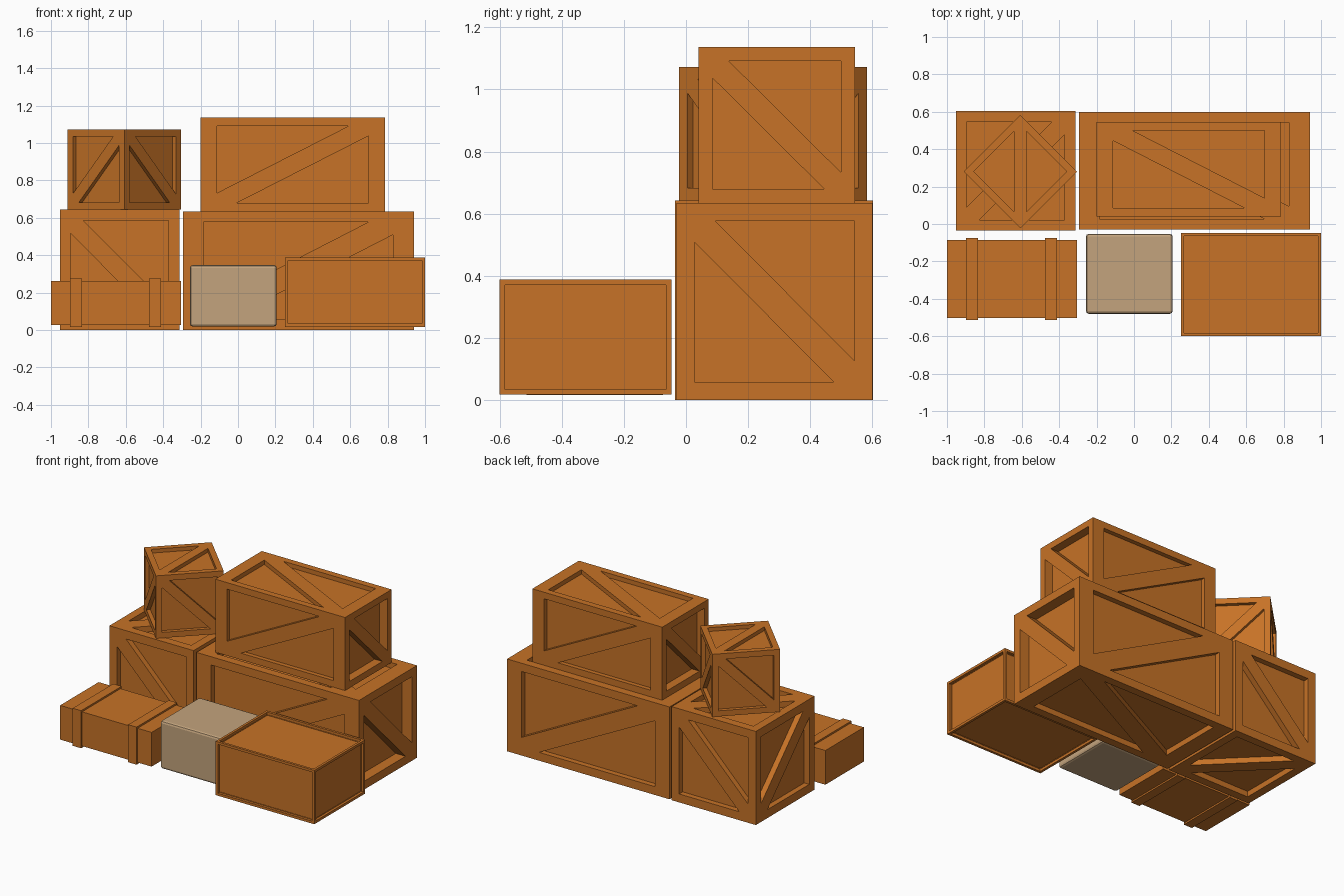
import bpy, bmesh, math
from mathutils import Vector

if "Cube" in bpy.data.objects:
    bpy.data.objects.remove(bpy.data.objects["Cube"])


def material(name, rgb):
    m = bpy.data.materials.new(name)
    m.diffuse_color = (*rgb, 1)
    m.use_nodes = True
    m.node_tree.nodes["Principled BSDF"].inputs["Base Color"].default_value = m.diffuse_color
    return m


WOOD = material("orange_wood", (0.57, 0.170, 0.020))
TAN = material("tan_card", (0.55, 0.370, 0.205))


def finish(bm, name, mat, loc=(0, 0, 0), size=(1, 1, 1), turn=0):
    bmesh.ops.remove_doubles(bm, verts=bm.verts, dist=1e-5)
    bmesh.ops.recalc_face_normals(bm, faces=bm.faces)
    me = bpy.data.meshes.new(name)
    bm.to_mesh(me)
    bm.free()
    me.materials.append(mat)
    ob = bpy.data.objects.new(name, me)
    ob.location, ob.scale = loc, size
    ob.rotation_euler.z = math.radians(turn)
    bpy.context.collection.objects.link(ob)
    return ob


def bounds(lo, hi):
    lo, hi = Vector(lo), Vector(hi)
    return (lo + hi) / 2, hi - lo


def box_mesh(lo, hi):
    c, s = bounds(lo, hi)
    bm = bmesh.new()
    bmesh.ops.create_cube(bm, size=1)
    for v in bm.verts:
        v.co = Vector([v.co[i] * s[i] + c[i] for i in range(3)])
    return bm


# Braced crate: every side is a frame with a flush diagonal board
# between two sunken triangular panels
def braced_crate(name, loc, size, turn):
    i, o, h, depth = 0.41, 0.107, 0.5, 0.06
    bm = bmesh.new()
    for axis in range(3):
        for side in (-1, 1):
            # The diagonals join the four cube corners where x*y*z < 0
            flip = -side

            def vert(u, v, d=0.0):
                co = [0, 0, 0]
                co[axis] = side * (h - d)
                co[(axis + 1) % 3] = u * flip
                co[(axis + 2) % 3] = v
                return bm.verts.new(co)

            def face(pts):
                bm.faces.new([vert(*p) for p in pts])

            bl, br, tr, tl = (-h, -h), (h, -h), (h, h), (-h, h)
            upper = [(-i, i), (i - o, i), (-i, o - i)]
            lower = [(i, -i), (i, i - o), (o - i, -i)]
            face([tl, bl, upper[2], upper[0]])
            face([tr, tl, upper[0], upper[1]])
            face([bl, br, lower[0], lower[2]])
            face([br, tr, lower[1], lower[0]])
            face([bl, lower[2], lower[1], tr, upper[1], upper[2]])
            for tri in (upper, lower):
                face([(*p, depth) for p in tri])
                for a, b in zip(tri, tri[1:] + tri[:1]):
                    face([a, b, (*b, depth), (*a, depth)])
    return finish(bm, name, WOOD, loc, size, turn)


braced_crate("left_crate", (-0.633, 0.284, 0.3215), (0.638, 0.64, 0.643), 90)
braced_crate("long_crate", (0.323, 0.285, 0.317), (1.235, 0.63, 0.634), 0)
braced_crate("upper_long_crate", (0.293, 0.292, 0.885), (0.987, 0.505, 0.502), 0)
braced_crate("tilted_small_crate", (-0.608, 0.28, 0.858), (0.428, 0.428, 0.43), -45)

# Framed crate with shallow sunken panels
bm = box_mesh((0.25, -0.60, 0.017), (1.0, -0.047, 0.387))
bmesh.ops.inset_individual(bm, faces=bm.faces[:], thickness=0.024, depth=0)
centre = Vector((0.625, -0.3235, 0.202))
panels = [f for f in bm.faces
          if all(len(e.link_faces) == 2 for e in f.edges)
          and all(len(v.link_edges) == 3 for v in f.verts)
          and all(abs(v.co.dot(f.normal) - f.calc_center_median().dot(f.normal)) < 1e-5
                  for v in f.verts)
          and (f.calc_center_median() - centre).cross(f.normal).length < 1e-3]
for f in bmesh.ops.extrude_discrete_faces(bm, faces=panels)["faces"]:
    bmesh.ops.translate(bm, verts=f.verts, vec=-f.normal * 0.02)
finish(bm, "framed_crate", WOOD)

# Soft-edged tan box
bm = box_mesh((-0.257, -0.48, 0.018), (0.207, -0.053, 0.347))
bmesh.ops.bevel(bm, geom=bm.edges[:], offset=0.015, segments=2, profile=0.5, affect='EDGES')
finish(bm, "tan_box", TAN)

# Strapped chest
finish(box_mesh((-1.0, -0.503, 0.027), (-0.305, -0.085, 0.262)), "chest_body", WOOD)
for n, x in enumerate((-0.865, -0.443)):
    finish(box_mesh((x - 0.032, -0.514, 0.016), (x + 0.032, -0.074, 0.274)),
           f"chest_strap_{n + 1}", WOOD)
